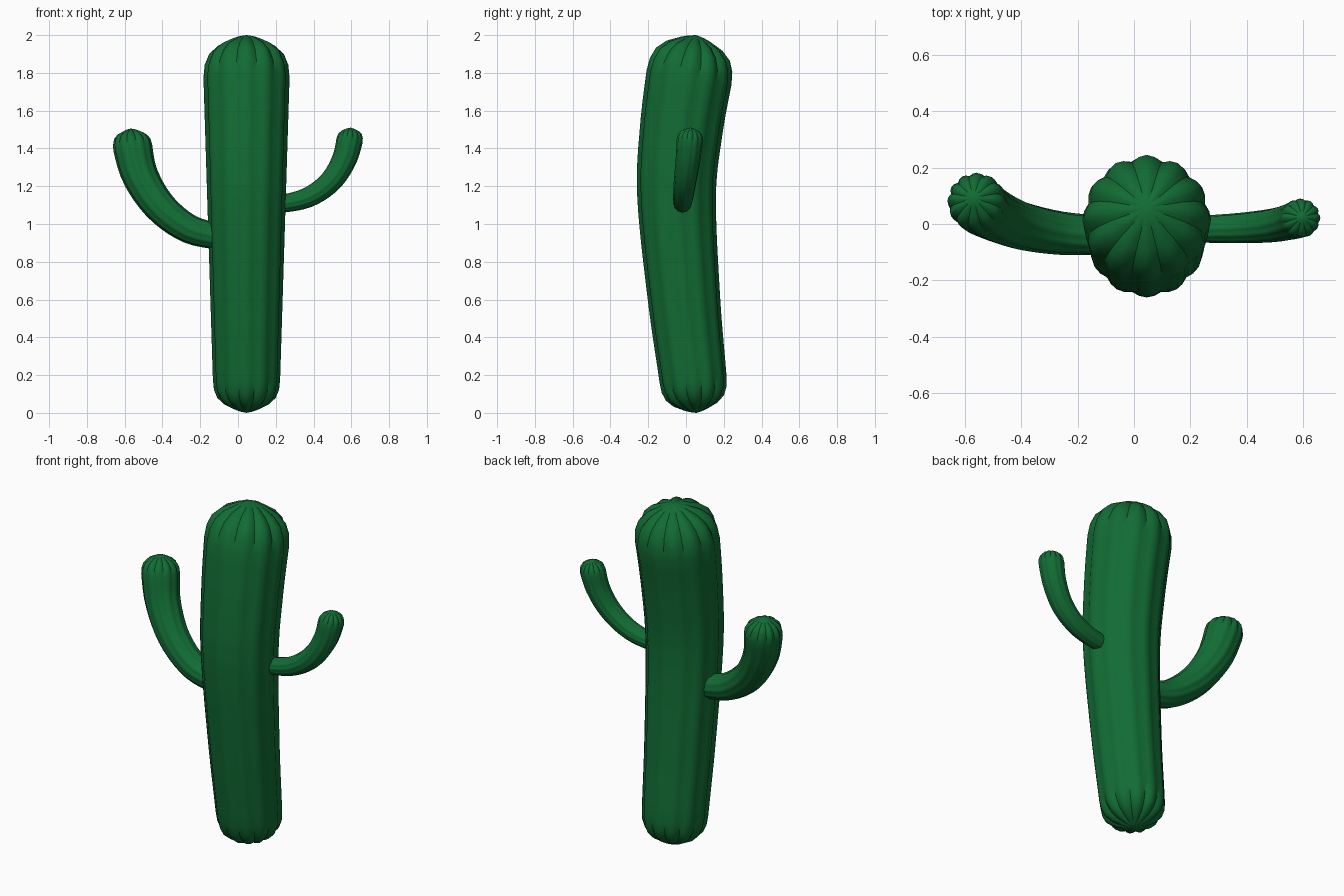
import bpy, math
from mathutils import Vector

cube = bpy.data.objects.get("Cube")
if cube:
    bpy.data.objects.remove(cube, do_unlink=True)

green = bpy.data.materials.new("cactus green")
green.use_nodes = True
colour = (0.006, 0.15, 0.035, 1)
green.diffuse_color = colour
green.node_tree.nodes["Principled BSDF"].inputs["Base Color"].default_value = colour

RIBS, STEPS = 12, 4
# Rounded end: (distance from tip / radius, width / radius)
CAP = [(0.04, 0.18), (0.1, 0.35), (0.25, 0.66), (0.45, 0.87), (0.7, 0.97), (1.0, 1.0)]


def spline(points, n=24):
    """Smooth curve through the points."""
    p = [Vector(q) for q in points]
    p = [2 * p[0] - p[1]] + p + [2 * p[-1] - p[-2]]
    out = []
    for a, b, c, d in zip(p, p[1:], p[2:], p[3:]):
        for k in range(n):
            t = k / n
            out.append(0.5 * (2 * b + (c - a) * t + (2 * a - 5 * b + 4 * c - d) * t ** 2
                              + (3 * b - a - 3 * c + d) * t ** 3))
    return out + [p[-2]]


def ribbed_stem(name, points, r0, r1, rings, groove):
    """Tapered ribbed tube along a path, with a creased dome at both ends."""
    path = spline(points)
    lengths = [0]
    for a, b in zip(path, path[1:]):
        lengths.append(lengths[-1] + (b - a).length)
    total = lengths[-1]

    def at(s):
        i = next((k for k in range(1, len(path)) if lengths[k] >= s), len(path) - 1)
        f = (s - lengths[i - 1]) / (lengths[i] - lengths[i - 1])
        return path[i - 1].lerp(path[i], f), (path[i] - path[i - 1]).normalized()

    # Stations: distance, radius, groove depth
    start = [(d * r0, w * r0, groove + 0.12 * (1 - d)) for d, w in CAP]
    end = [(total - d * r1, w * r1, groove + 0.12 * (1 - d)) for d, w in reversed(CAP)]
    body = []
    for k in range(1, rings):
        f = k / rings
        body.append((r0 + f * (total - r0 - r1), r0 + f * (r1 - r0), groove))

    count = RIBS * STEPS
    verts, faces = [path[0]], []
    for s, r, depth in start + body + end:
        centre, tangent = at(s)
        side = Vector((0, 1, 0)).cross(tangent).normalized()
        front = tangent.cross(side)
        for k in range(count):
            a = math.tau * k / count
            rr = r * (1 - depth * (1 - abs(math.cos(a * RIBS / 2))))
            verts.append(centre + rr * (math.cos(a) * side + math.sin(a) * front))
    verts.append(path[-1])
    last = len(verts) - 1
    bands = len(start + body + end)
    for k in range(count):
        n = (k + 1) % count
        faces.append((0, 1 + n, 1 + k))
        for b in range(bands - 1):
            o = 1 + b * count
            faces.append((o + k, o + n, o + count + n, o + count + k))
        o = 1 + (bands - 1) * count
        faces.append((o + k, o + n, last))

    mesh = bpy.data.meshes.new(name)
    mesh.from_pydata(verts, [], faces)
    mesh.materials.append(green)
    obj = bpy.data.objects.new(name, mesh)
    bpy.context.collection.objects.link(obj)
    bpy.ops.object.select_all(action="DESELECT")
    obj.select_set(True)
    bpy.context.view_layer.objects.active = obj
    bpy.ops.object.shade_smooth_by_angle(angle=math.radians(30))


# Trunk, bowed towards the front
ribbed_stem("trunk", [(0.045, 0.055, 0), (0.045, 0.035, 0.2), (0.045, -0.01, 0.6),
                      (0.045, -0.05, 1.15), (0.045, -0.025, 1.5), (0.045, 0.02, 1.8),
                      (0.045, 0.055, 2)], 0.178, 0.228, 20, 0.06)

# Larger arm on the right
ribbed_stem("right_arm", [(0.02, -0.05, 0.92), (-0.14, -0.04, 0.94), (-0.28, -0.03, 0.985),
                          (-0.42, 0.0, 1.1), (-0.52, 0.045, 1.26), (-0.56, 0.08, 1.42),
                          (-0.57, 0.092, 1.505)], 0.066, 0.104, 18, 0.06)

# Smaller arm on the left
ribbed_stem("left_arm", [(0.13, -0.02, 1.105), (0.25, -0.018, 1.11), (0.38, -0.014, 1.145),
                         (0.49, -0.005, 1.225), (0.56, 0.01, 1.335), (0.59, 0.02, 1.44),
                         (0.596, 0.025, 1.51)], 0.045, 0.07, 18, 0.06)
